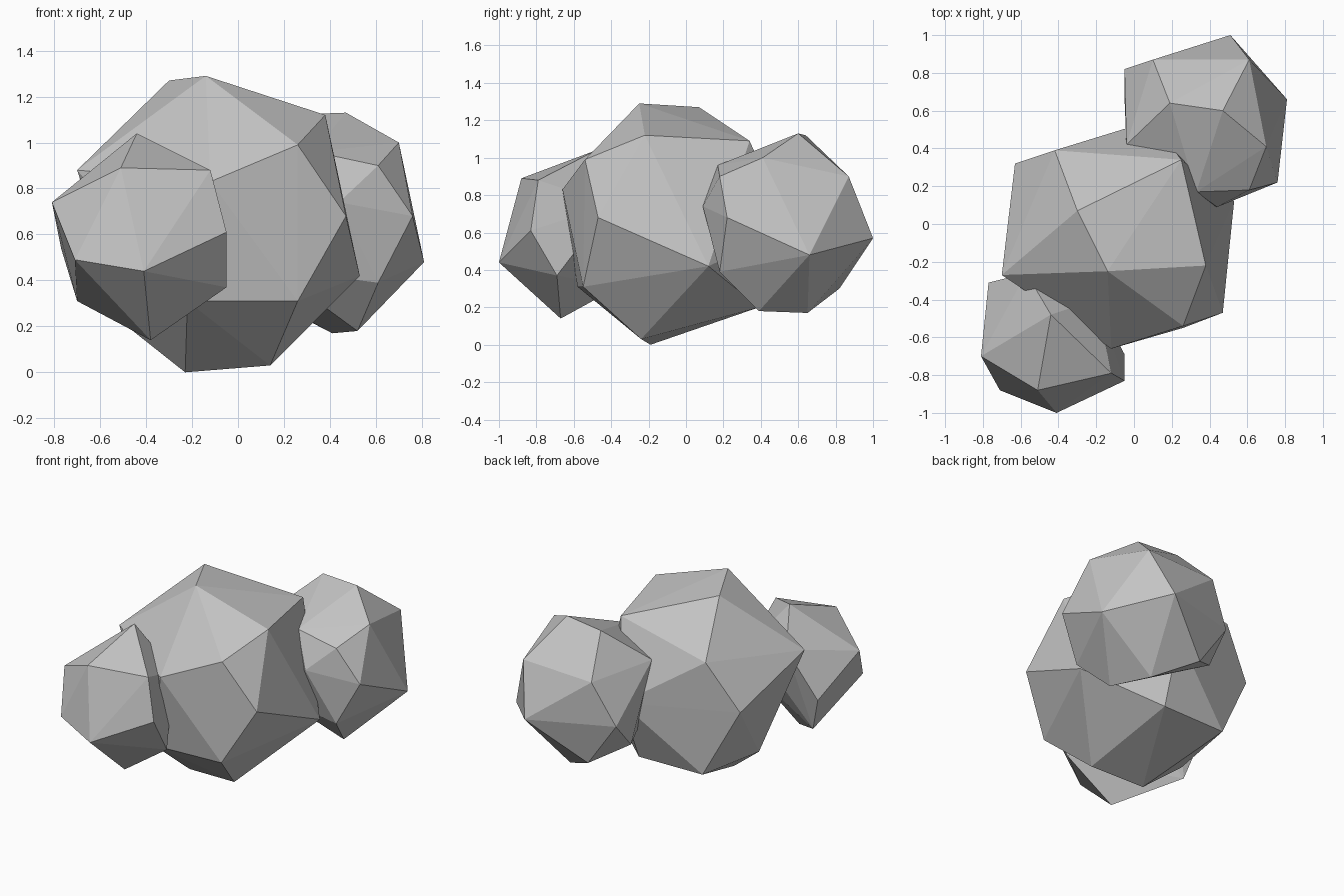
import bpy
import bmesh

# Remove the default cube
default_cube = bpy.data.objects.get("Cube")
if default_cube:
    bpy.data.objects.remove(default_cube, do_unlink=True)

# Single stone colour
stone = bpy.data.materials.new("stone_grey")
stone.use_nodes = True
stone_colour = (0.55, 0.55, 0.55, 1.0)
stone.diffuse_color = stone_colour
shader = next(node for node in stone.node_tree.nodes if node.type == "BSDF_PRINCIPLED")
shader.inputs["Base Color"].default_value = stone_colour
shader.inputs["Roughness"].default_value = 0.9


def make_boulder(name, corners):
    """Wrap a faceted convex skin around a few corner points given in hundredths."""
    bm = bmesh.new()
    for corner in corners:
        bm.verts.new([value / 100 for value in corner])
    hull = bmesh.ops.convex_hull(bm, input=bm.verts[:])
    # Drop any corner points that ended up inside the skin
    loose = [vert for vert in bm.verts if not vert.link_faces]
    bmesh.ops.delete(bm, geom=loose, context="VERTS")
    bmesh.ops.recalc_face_normals(bm, faces=bm.faces[:])
    for face in bm.faces:
        face.smooth = False
    mesh = bpy.data.meshes.new(name)
    bm.to_mesh(mesh)
    bm.free()
    mesh.materials.append(stone)
    boulder = bpy.data.objects.new(name, mesh)
    bpy.context.scene.collection.objects.link(boulder)
    return boulder


# Large boulder in the middle: crown, front, sides and back, then underside
make_boulder("middle_boulder", [
    (-14, -25, 129), (-30, 7, 127), (38, -22, 112), (25, 34, 109),
    (26, -54, 99), (-12, -66, 83), (47, -47, 68), (-70, -27, 88),
    (-42, 39, 97), (-63, 32, 66), (10, 55, 62), (53, 12, 42),
    (26, -55, 31), (-22, -58, 31), (-47, -11, 19), (-39, 38, 20),
    (8, 39, 20), (14, -24, 3), (-23, -19, 0),
])

# Small boulder at the front
make_boulder("front_boulder", [
    (-44, -48, 104), (-51, -88, 89), (-12, -79, 88), (-81, -70, 74),
    (-57, -26, 85), (-20, -40, 75), (-5, -83, 61), (-77, -31, 54),
    (-71, -88, 49), (-41, -100, 44), (-5, -69, 37), (-70, -36, 31),
    (-38, -67, 14),
])

# Small boulder at the back
make_boulder("back_boulder", [
    (47, 60, 113), (19, 64, 112), (70, 41, 100), (33, 17, 96),
    (61, 18, 90), (61, 87, 90), (-4, 42, 90), (10, 87, 88),
    (44, 9, 74), (76, 22, 68), (-5, 82, 60), (51, 100, 57),
    (81, 66, 48), (-5, 66, 42), (15, 20, 45), (61, 18, 39),
    (16, 82, 30), (52, 39, 18), (41, 65, 17),
])
